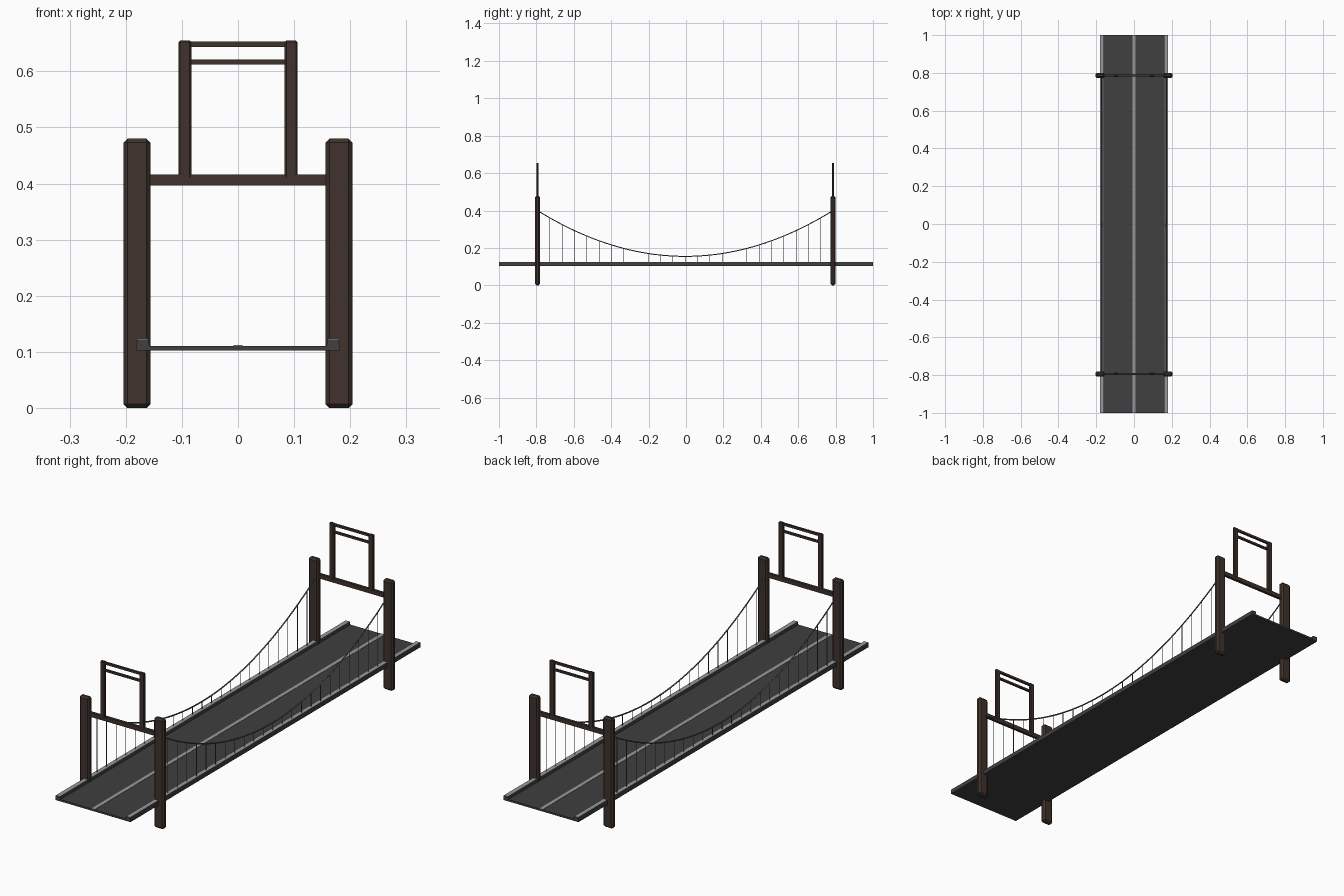
import bpy, bmesh

if "Cube" in bpy.data.objects:
    bpy.data.objects.remove(bpy.data.objects["Cube"])

def mat(name, c):
    m = bpy.data.materials.new(name)
    m.diffuse_color = (*c, 1)
    m.use_nodes = True
    m.node_tree.nodes["Principled BSDF"].inputs["Base Color"].default_value = m.diffuse_color
    return m

WOOD = mat("dark_wood", (0.05, 0.032, 0.025))
ROAD = mat("asphalt", (0.05, 0.05, 0.05))
PALE = mat("pale_concrete", (0.32, 0.32, 0.32))
STEEL = mat("steel", (0.12, 0.12, 0.12))

def finish(name, bm, material):
    bmesh.ops.recalc_face_normals(bm, faces=bm.faces[:])
    me = bpy.data.meshes.new(name)
    bm.to_mesh(me)
    bm.free()
    me.materials.append(material)
    ob = bpy.data.objects.new(name, me)
    bpy.context.collection.objects.link(ob)
    return ob

def box(name, x, y, z, material, bevel=0):
    """Box from (min, max) ranges, optionally chamfered."""
    bm = bmesh.new()
    bmesh.ops.create_cube(bm, size=1)
    for v in bm.verts:
        for i, (lo, hi) in enumerate((x, y, z)):
            v.co[i] = hi if v.co[i] > 0 else lo
    if bevel:
        bmesh.ops.bevel(bm, geom=bm.edges[:], offset=bevel, segments=1, affect='EDGES')
    return finish(name, bm, material)

def extrude_y(name, profile, material):
    """Extrude an x-z profile along the whole bridge."""
    bm = bmesh.new()
    face = bm.faces.new([bm.verts.new((x, -1, z)) for x, z in profile])
    ext = bmesh.ops.extrude_face_region(bm, geom=[face])["geom"]
    for v in ext:
        if isinstance(v, bmesh.types.BMVert):
            v.co.y = 1
    return finish(name, bm, material)

def tube(name, lines, radius, material):
    """Thin round wires following one or more point lists."""
    cu = bpy.data.curves.new(name, 'CURVE')
    cu.dimensions = '3D'
    cu.bevel_depth = radius
    cu.bevel_resolution = 1
    cu.use_fill_caps = True
    for pts in lines:
        sp = cu.splines.new('POLY')
        sp.points.add(len(pts) - 1)
        for p, co in zip(sp.points, pts):
            p.co = (*co, 1)
    cu.materials.append(material)
    ob = bpy.data.objects.new(name, cu)
    bpy.context.collection.objects.link(ob)

# Road deck, centre line and kerbs
box("road_deck", (-0.16, 0.16), (-1, 1), (0.103, 0.111), ROAD)
box("centre_line", (-0.008, 0.008), (-1, 1), (0.110, 0.1122), PALE)
for s, side in ((-1, "left"), (1, "right")):
    extrude_y(side + "_kerb", [(s * 0.156, 0.103), (s * 0.181, 0.103),
                               (s * 0.180, 0.1225), (s * 0.160, 0.1225)], ROAD)
    box(side + "_kerb_top", sorted((s * 0.1602, s * 0.1798)), (-1, 1), (0.122, 0.1235), PALE)

# Towers: stout columns, cross beam, slim upper frame with two rails
Y0, HALF = -0.004, 0.79
for t, end in ((-1, "front"), (1, "back")):
    y = Y0 + t * HALF
    for s, side in ((-1, "left"), (1, "right")):
        box(f"{end}_{side}_column", sorted((s * 0.156, s * 0.204)),
            (y - 0.0125, y + 0.0125), (0, 0.48), WOOD, 0.007)
        box(f"{end}_{side}_upper_post", sorted((s * 0.083, s * 0.106)),
            (y - 0.0065, y + 0.0065), (0.408, 0.655), WOOD, 0.003)
    for part, hx, hy, lo, hi in (("cross_beam", 0.158, 0.006, 0.397, 0.416),
                                 ("lower_rail", 0.085, 0.0045, 0.612, 0.621),
                                 ("top_rail", 0.085, 0.0045, 0.643, 0.653)):
        box(f"{end}_{part}", (-hx, hx), (y - hy, y + hy), (lo, hi), WOOD)

# Sagging main cables with vertical hangers
def sag(y):
    return 0.155 + 0.245 * (y / HALF) ** 2

N = 24
for s, side in ((-1, "left"), (1, "right")):
    x = s * 0.171
    ys = [-HALF + 2 * HALF * i / (2 * N) for i in range(2 * N + 1)]
    tube(side + "_main_cable", [[(x, y + Y0, sag(y)) for y in ys]], 0.003, STEEL)
    tube(side + "_hangers", [[(x, y + Y0, 0.115), (x, y + Y0, sag(y))]
                             for y in ys[2:-2:2]], 0.0014, STEEL)
